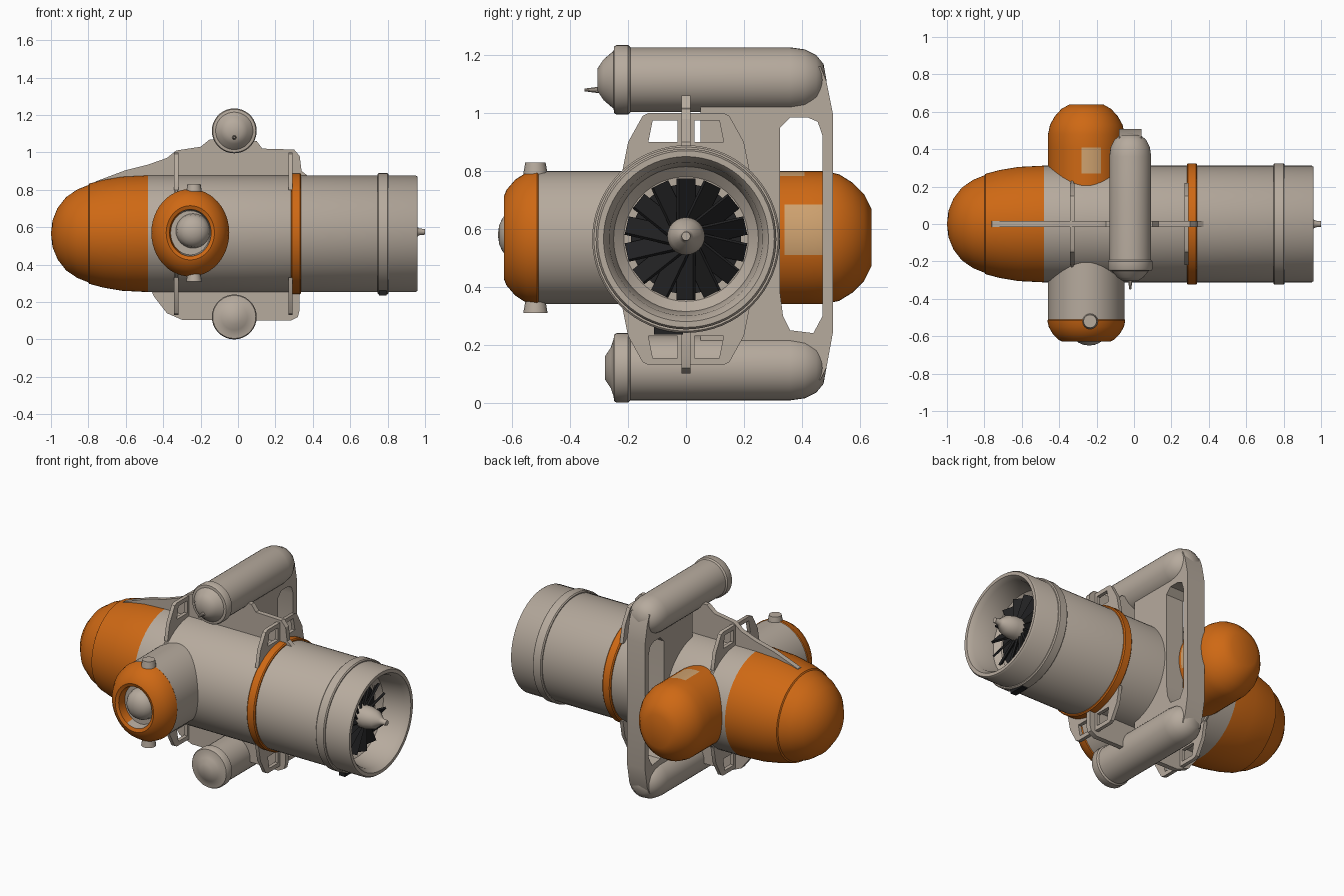
import bpy, bmesh, math
from mathutils import Matrix, Vector

if "Cube" in bpy.data.objects:
    bpy.data.objects.remove(bpy.data.objects["Cube"])


def material(name, rgb):
    m = bpy.data.materials.new(name)
    m.diffuse_color = (*rgb, 1)
    m.use_nodes = True
    m.node_tree.nodes["Principled BSDF"].inputs["Base Color"].default_value = m.diffuse_color
    return m


GREY = material("warm_grey", (0.47, 0.405, 0.34))
ORANGE = material("orange", (0.62, 0.14, 0.007))
BLACK = material("black", (0.015, 0.015, 0.016))
TAN = material("light_orange", (0.62, 0.36, 0.16))
MATS = [GREY, ORANGE, BLACK, TAN]
CZ = 0.565          # height of the main axis


def finish(ob, angle=35):
    bpy.ops.object.select_all(action='DESELECT')
    ob.select_set(True)
    bpy.context.view_layer.objects.active = ob
    bpy.ops.object.shade_smooth_by_angle(angle=math.radians(angle))
    return ob


def from_bmesh(name, bm, mats):
    bmesh.ops.recalc_face_normals(bm, faces=bm.faces)
    me = bpy.data.meshes.new(name)
    bm.to_mesh(me)
    bm.free()
    for m in mats:
        me.materials.append(m)
    ob = bpy.data.objects.new(name, me)
    bpy.context.collection.objects.link(ob)
    return finish(ob)


def lathe(name, profile, axis, centre, rule=None, mat=0, squash=1.0, n=48):
    """Turn (position, radius) points about x or y; rule(face centre) picks the colour."""
    bm = bmesh.new()
    rings = []
    for a, r in profile:
        ring = []
        for i in range(n):
            t = 2 * math.pi * i / n
            u, v = r * math.cos(t) * squash, r * math.sin(t)
            p = (a, u, v) if axis == 'x' else (u, a, v)
            ring.append(bm.verts.new(Vector(p) + Vector(centre)))
        rings.append(ring)
    for k in range(len(rings) - 1):
        for i in range(n):
            j = (i + 1) % n
            bm.faces.new((rings[k][i], rings[k][j], rings[k + 1][j], rings[k + 1][i]))
    bmesh.ops.remove_doubles(bm, verts=bm.verts, dist=1e-5)
    for f in bm.faces:
        f.material_index = rule(f.calc_center_median()) if rule else mat
    return from_bmesh(name, bm, MATS)


def plate(name, outline, holes, plane, offset, thick, mat=GREY):
    """Flat plate with holes in the yz or xz plane."""
    cu = bpy.data.curves.new(name, 'CURVE')
    cu.dimensions = '2D'
    cu.fill_mode = 'BOTH'
    cu.extrude = thick / 2
    for pts in [outline] + holes:
        s = cu.splines.new('POLY')
        s.points.add(len(pts) - 1)
        for p, (a, b) in zip(s.points, pts):
            p.co = (a, b, 0, 1)
        s.use_cyclic_u = True
    cu.materials.append(mat)
    ob = bpy.data.objects.new(name, cu)
    bpy.context.collection.objects.link(ob)
    if plane == 'yz':
        ob.matrix_world = Matrix(((0, 0, 1, offset), (1, 0, 0, 0), (0, 1, 0, 0), (0, 0, 0, 1)))
    else:
        ob.matrix_world = Matrix(((1, 0, 0, 0), (0, 0, -1, offset), (0, 1, 0, 0), (0, 0, 0, 1)))
    bpy.ops.object.select_all(action='DESELECT')
    ob.select_set(True)
    bpy.context.view_layer.objects.active = ob
    bpy.ops.object.convert(target='MESH')
    return finish(bpy.context.view_layer.objects.active, 30)


def rect(a0, a1, b0, b1):
    return [(a0, b0), (a1, b0), (a1, b1), (a0, b1)]


# main hull: orange rounded nose, grey barrel, open hollow rear
hull = [(-1, 0), (-.992, .07), (-.965, .137), (-.92, .195), (-.86, .236), (-.80, .26),
        (-.795, .268), (-.72, .288), (-.62, .305), (-.48, .312), (.95, .312), (.96, .305),
        (.96, .285), (.93, .265), (.80, .25), (.77, .215), (.77, 0)]
lathe("hull", hull, 'x', (0, 0, CZ), lambda c: 1 if c.x < -.48 else 0, n=64)

# raised bands round the hull
for name, x, w, r, m in (("orange_band", .31, .055, .324, 1), ("rear_band", .775, .06, .324, 0),
                         ("front_band", -.33, .02, .318, 0)):
    lathe(name, [(x - w / 2, .30), (x - w / 2, r - .006), (x - w / 2 + .006, r),
                 (x + w / 2 - .006, r), (x + w / 2, r - .006), (x + w / 2, .30)],
          'x', (0, 0, CZ), mat=m, n=64)

# fan: dark back disc, twisted blades, hub
lathe("fan_disc", [(.775, 0), (.775, .19), (.782, .19), (.782, 0)], 'x', (0, 0, CZ), mat=2)
bm = bmesh.new()
for i in range(14):
    turn = Matrix.Rotation(2 * math.pi * i / 14, 4, 'X')
    m = (Matrix.Translation((.82, 0, CZ)) @ turn @ Matrix.Translation((0, 0, .125))
         @ Matrix.Rotation(math.radians(40), 4, 'Z') @ Matrix.Diagonal((.012, .075, .17, 1)))
    bmesh.ops.create_cube(bm, size=1, matrix=m)
from_bmesh("fan_blades", bm, [BLACK])
lathe("fan_hub", [(.77, 0), (.77, .065), (.88, .065), (.93, .052), (.96, .025),
                  (.97, .018), (1, .015), (1, 0)], 'x', (0, 0, CZ + .01), n=24)


# cross pod through the hull, orange at both ends, pale patches on the back end
def pod_colour(c):
    if c.y > 0:
        side = .34 < c.y < .48 and c.x > -.12 and .5 < c.z < .68
        top = .27 < c.y < .41 and c.z > .76 and abs(c.x + .23) < .06
        return 3 if side or top else 1
    rim = math.hypot((c.x + .25) / .89, c.z - .57) > .124
    return 1 if c.y < -.51 and rim else 0


pod = [(.64, 0), (.64, .10), (.615, .15), (.575, .19), (.53, .218), (.48, .23), (.41, .23),
       (.34, .23), (.27, .23), (0, .23), (-.51, .23), (-.515, .234), (-.55, .226), (-.59, .20),
       (-.62, .165), (-.628, .145), (-.62, .125), (-.57, .118), (-.57, 0)]
lathe("cross_pod", pod, 'y', (-.255, 0, .57), pod_colour, squash=.89)
lens = [(-.56, .095)] + [(-.58 - .07 * math.sin(t), .09 * math.cos(t))
                         for t in (0, .3, .6, .9, 1.2, math.pi / 2)]
lathe("pod_lens", lens, 'y', (-.24, 0, .58), n=24)
bm = bmesh.new()
for z in (.81, .33):
    bmesh.ops.create_cone(bm, cap_ends=True, segments=16, radius1=.042, radius2=.035,
                          depth=.04, matrix=Matrix.Translation((-.235, -.52, z)))
from_bmesh("pod_knobs", bm, [GREY])

# two side tanks, above and below
for name, z, tip in (("top_tank", 1.115, -.305), ("bottom_tank", .12, -.28)):
    prof = [(tip, 0), (tip, .04), (tip + .02, .07), (-.25, .1), (-.248, .115), (-.24, .12),
            (-.2, .12), (-.192, .112), (.36, .112), (.41, .105), (.45, .085), (.475, .055), (.485, 0)]
    lathe(name, prof, 'y', (-.02, 0, z), n=36)
lathe("top_tank_nozzle", [(-.35, 0), (-.35, .005), (-.30, .012), (-.30, 0)], 'y',
      (-.02, 0, 1.08), n=10)

# rear handle frame that joins the tanks behind the hull
frame = [(.05, 1.06), (.42, 1.17), (.465, 1.16), (.485, 1.11), (.507, 1.0), (.507, .24),
         (.485, .12), (.465, .08), (.42, .07), (.05, .16)]
window = [(.325, .38), (.335, .30), (.36, .25), (.44, .24), (.472, .30), (.472, .92),
          (.455, .97), (.42, .985), (.36, .985), (.325, .95)]
plate("handle_frame", frame, [window], 'yz', -.02, .12)

# thin keel fins along the top and bottom
top_fin = [(-.78, .80), (-.76, .845), (-.6, .905), (-.48, .935), (-.38, .97), (-.33, 1.01),
           (-.2, 1.03), (-.15, 1.07), (.1, 1.06), (.13, 1.02), (.3, 1.015), (.33, .98),
           (.34, .90), (.38, .87), (.38, .80)]
low_fin = [(-.48, .30), (-.45, .23), (-.38, .14), (-.3, .105), (.28, .1), (.32, .12),
           (.33, .16), (.33, .30)]
plate("top_fin", top_fin, [], 'xz', 0, .03)
plate("bottom_fin", low_fin, [], 'xz', 0, .03)

# open loop brackets straddling the fins, mirrored to the underside
arch = [(-.22, .80), (-.2, .90), (-.15, .99), (-.13, 1.0), (.13, 1.0), (.15, .99), (.2, .90), (.22, .80)]
openings = [[(-.13, .90), (-.03, .90), (-.03, .975), (-.115, .975)],
            [(.13, .90), (.03, .90), (.03, .975), (.115, .975)]]
for x in (.28, -.33):
    for side in ("top", "bottom"):
        flip = (lambda ps: ps) if side == "top" else (lambda ps: [(a, 2 * CZ - b) for a, b in ps])
        plate(side + "_loop_bracket", flip(arch), [flip(h) for h in openings], 'yz', x, .022)

# small dark latch under the rear band
bm = bmesh.new()
bmesh.ops.create_cube(bm, size=1, matrix=Matrix.Translation((.775, -.06, .25)) @ Matrix.Diagonal((.04, .1, .03, 1)))
from_bmesh("latch", bm, [BLACK])
